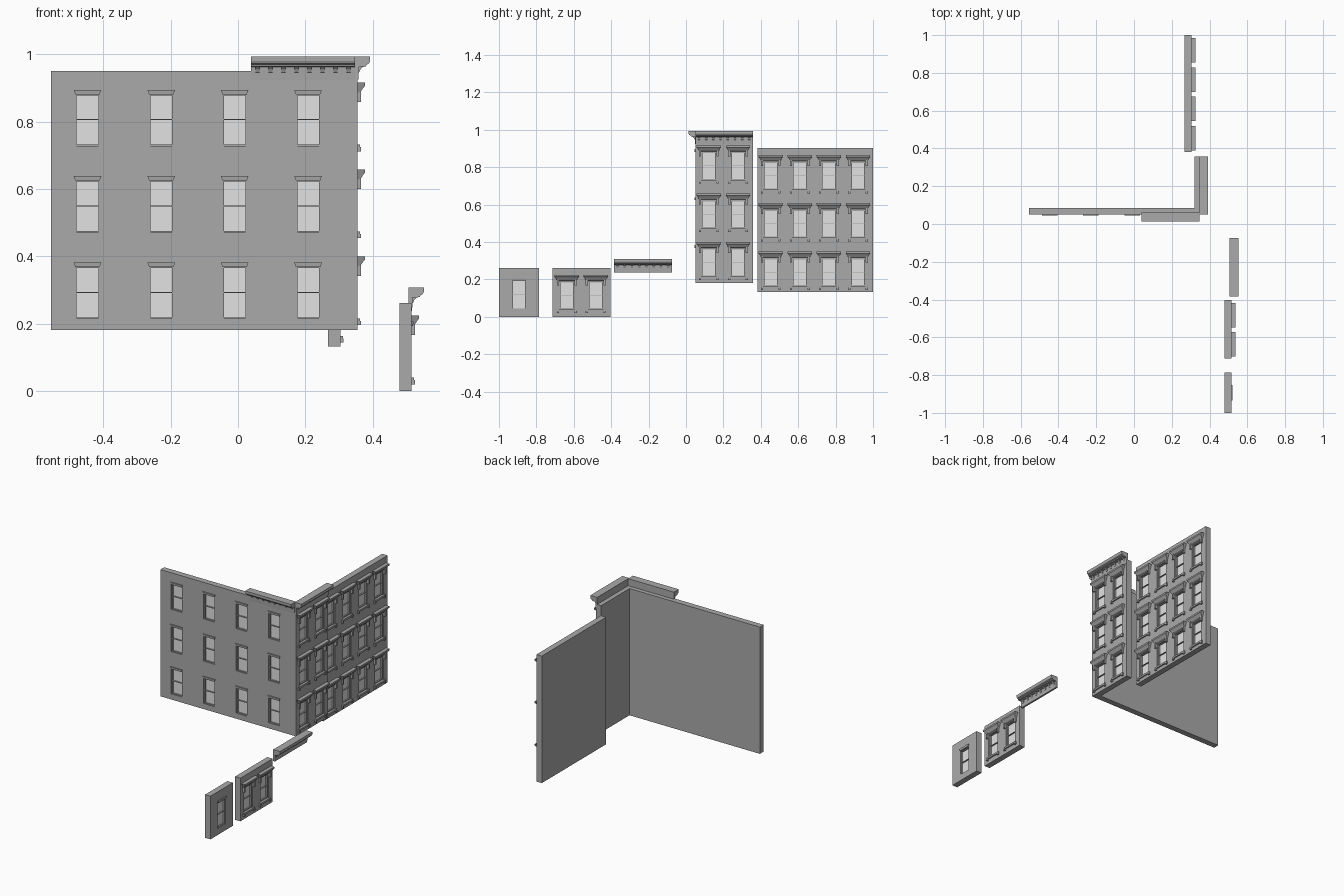
import bpy, bmesh, math
from mathutils import Matrix, Vector

cube = bpy.data.objects.get("Cube")
if cube:
    bpy.data.objects.remove(cube, do_unlink=True)


def material(name, value):
    m = bpy.data.materials.new(name)
    m.use_nodes = True
    color = (value, value, value, 1)
    m.diffuse_color = color
    m.node_tree.nodes["Principled BSDF"].inputs["Base Color"].default_value = color
    return m


STONE = material("grey stone", 0.40)
GLASS = material("pale glass", 0.76)
THICK = 0.036
RECESS = 0.014


def finish(bm, name, place):
    """Turn a bmesh into a placed object. Locally, panels face -y."""
    bmesh.ops.recalc_face_normals(bm, faces=bm.faces)
    mesh = bpy.data.meshes.new(name)
    bm.to_mesh(mesh)
    bm.free()
    mesh.materials.append(STONE)
    mesh.materials.append(GLASS)
    ob = bpy.data.objects.new(name, mesh)
    ob.matrix_world = place
    bpy.context.collection.objects.link(ob)


def box(bm, u0, u1, d0, d1, z0, z1):
    """Box spanning u sideways, d outward from the wall face, z upward."""
    centre = Vector(((u0 + u1) / 2, -(d0 + d1) / 2, (z0 + z1) / 2))
    size = Matrix.Diagonal((u1 - u0, d1 - d0, z1 - z0, 1))
    bmesh.ops.create_cube(bm, size=1, matrix=Matrix.Translation(centre) @ size)


def prism(bm, centre, base, profile):
    """Sweep a profile of (outward, height, half width) sideways."""
    ends = []
    for side in (-1, 1):
        ends.append([bm.verts.new((centre + side * w, -d, base + z)) for d, z, w in profile])
        bm.faces.new(ends[-1])
    a, b = ends
    for i in range(len(a)):
        j = (i + 1) % len(a)
        bm.faces.new((a[i], a[j], b[j], b[i]))


def wall(name, place, u0, u1, z0, z1, columns, rows, half, height):
    """Panel with recessed glazed openings and a solid back."""
    bm = bmesh.new()
    us = sorted([u0, u1] + [c + s * half for c in columns for s in (-1, 1)])
    zs = sorted([z0, z1] + [r + h for r in rows for h in (0, height)])
    grid = [[bm.verts.new((u, 0, z)) for z in zs] for u in us]
    openings = []
    for i in range(len(us) - 1):
        for j in range(len(zs) - 1):
            f = bm.faces.new((grid[i][j], grid[i + 1][j], grid[i + 1][j + 1], grid[i][j + 1]))
            if i % 2 and j % 2:
                openings.append(f)
    # sides and back
    rim = [e for e in bm.edges if e.is_boundary]
    new = bmesh.ops.extrude_edge_only(bm, edges=rim)["geom"]
    verts = [g for g in new if isinstance(g, bmesh.types.BMVert)]
    bmesh.ops.translate(bm, verts=verts, vec=(0, THICK, 0))
    bmesh.ops.edgeloop_fill(bm, edges=[e for e in bm.edges if e.is_boundary])
    # window recesses
    for f in bmesh.ops.extrude_discrete_faces(bm, faces=openings)["faces"]:
        bmesh.ops.translate(bm, verts=f.verts, vec=(0, RECESS, 0))
        f.material_index = 1
    finish(bm, name, place)


def sashes(name, place, columns, rows, half, height, stile):
    bm = bmesh.new()
    for c in columns:
        for r in rows:
            top, mid = r + height, r + height * 0.5
            for s in (-1, 1):
                x = c + s * (half - stile / 2)
                box(bm, x - stile / 2, x + stile / 2, -RECESS, -0.004, r, top)
            for z, h in ((r, stile * 0.7), (mid, 0.003), (top - 0.003, 0.003)):
                box(bm, c - half + stile, c + half - stile, -RECESS, -0.006, z, z + h)
    finish(bm, name, place)


def plain_lintels(name, place, columns, rows, height):
    bm = bmesh.new()
    profile = ((0, 0, .036), (0.005, 0, .036), (0.006, 0.013, .041), (0, 0.013, .041))
    for c in columns:
        for r in rows:
            prism(bm, c, r + height, profile)
    finish(bm, name, place)


def ornate_trim(name, place, columns, rows, height):
    """Flared hood on two brackets above, sill on two feet below."""
    bm = bmesh.new()
    hood = ((0, .038, .065), (.022, .038, .065), (.022, .028, .065),
            (.017, .022, .059), (.009, .010, .053), (0, .006, .052))
    for c in columns:
        for r in rows:
            top = r + height
            prism(bm, c, top, hood)
            box(bm, c - 0.05, c + 0.05, 0, 0.008, r - 0.011, r)
            for s in (-1, 1):
                x = c + s * 0.047
                box(bm, x - 0.006, x + 0.006, 0, 0.011, top - 0.02, top + 0.012)
                box(bm, x - 0.006, x + 0.006, 0, 0.010, r - 0.02, r - 0.008)
    finish(bm, name, place)


def cornice(name, place, u0, u1, top):
    """Stepped crown over a fascia with a row of curved brackets."""
    bm = bmesh.new()
    mid, half = (u0 + u1) / 2, (u1 - u0) / 2
    crown = ((0, 0), (.046, 0), (.046, -.013), (.043, -.02), (.036, -.024),
             (.034, -.029), (.013, -.031), (.011, -.07), (0, -.07))
    prism(bm, mid, top, [(d, z, half) for d, z in crown])
    bracket = ((.005, -.028), (.03, -.028), (.024, -.031), (.018, -.037), (.014, -.046), (.005, -.052))
    count = 8
    for i in range(count):
        u = u0 + (u1 - u0) * (i + 0.5) / count
        prism(bm, u, top, [(d, z, 0.006) for d, z in bracket])
    finish(bm, name, place)


def front(y):
    return Matrix.Translation((0, y, 0))


def side(x):
    return Matrix.Translation((x, 0, 0)) @ Matrix.Rotation(math.pi / 2, 4, 'Z')


# Panels: name, placement, extents, window columns and rows, opening height, ornate
panels = (
    ("front_wall", front(0.05), -.556, .32, .181, .95,
     [-.447, -.228, -.01, .208], [.215, .472, .728], .153, False),
    ("corner_wall", side(0.355), .05, .358, .181, .95,
     [.122, .278], [.216, .474, .732], .146, True),
    ("side_wall", side(0.304), .382, 1.0, .132, .903,
     [.453, .609, .764, .92], [.164, .423, .68], .146, True),
    ("double_window_panel", side(0.515), -.713, -.403, 0, .262,
     [-.637, -.483], [.04], .146, True),
    ("single_window_panel", side(0.515), -1.0, -.785, 0, .262,
     [-.893], [.04], .153, False),
)
for name, place, u0, u1, z0, z1, columns, rows, height, ornate in panels:
    half, stile = (0.041, 0.008) if ornate else (0.037, 0.005)
    wall(name, place, u0, u1, z0, z1, columns, rows, half, height)
    sashes(name + "_sashes", place, columns, rows, half, height, stile)
    if ornate:
        ornate_trim(name + "_window_trim", place, columns, rows, height)
    else:
        plain_lintels(name + "_lintels", place, columns, rows, height)

# Cornices
cornice("front_cornice", front(0.06), .039, .347, .993)
cornice("corner_cornice", side(0.346), .05, .358, .993)
cornice("loose_cornice", side(0.506), -.385, -.075, .308)
